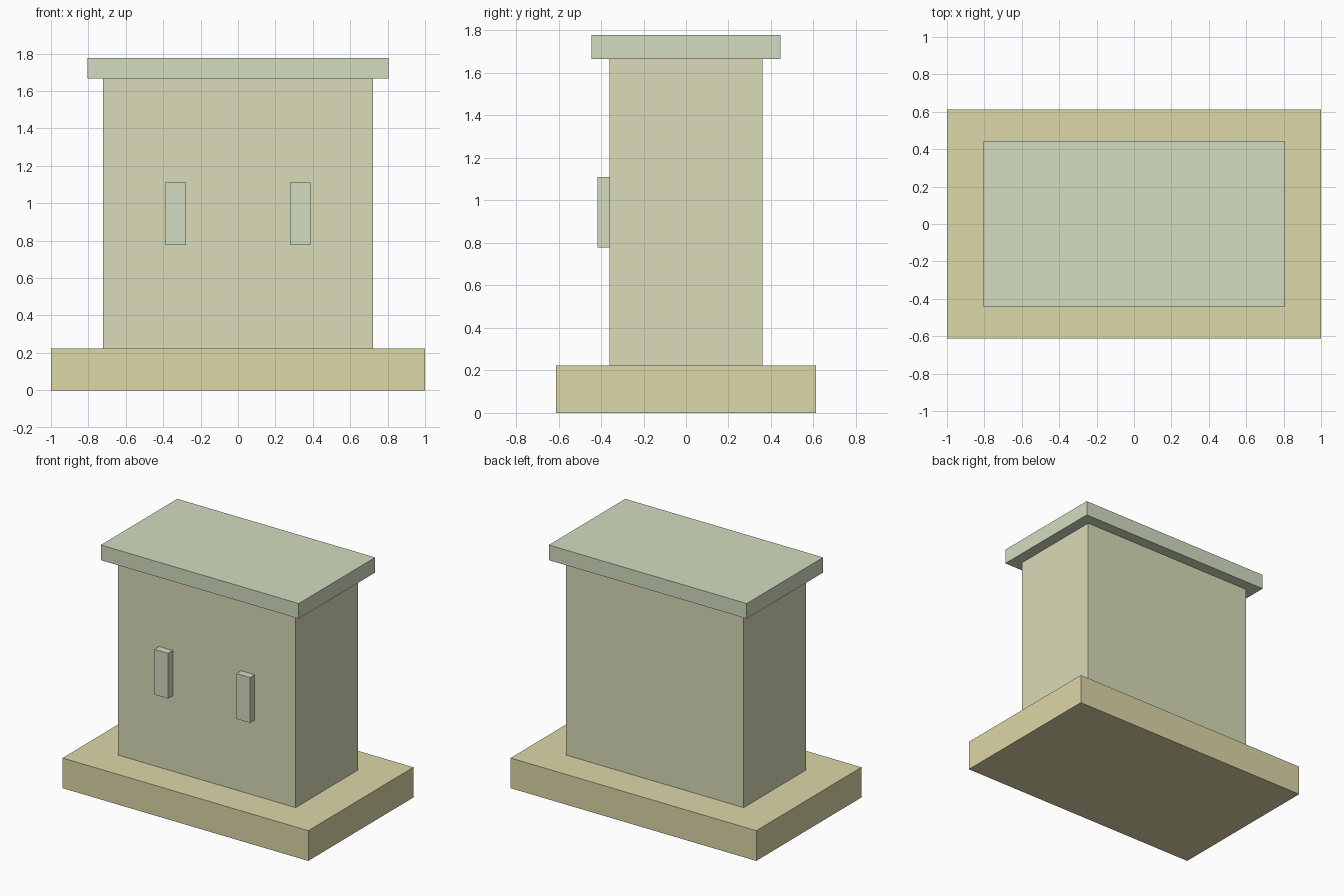
import bpy

if "Cube" in bpy.data.objects:
    bpy.data.objects.remove(bpy.data.objects["Cube"])

U = 1 / 18  # modelling unit: the base is 36 units long


def material(name, rgb):
    mat = bpy.data.materials.new(name)
    mat.diffuse_color = (*rgb, 1)
    mat.use_nodes = True
    mat.node_tree.nodes["Principled BSDF"].inputs["Base Color"].default_value = mat.diffuse_color
    return mat


def box(name, x, y, z, mat):
    """Box spanning the (min, max) ranges x, y, z, given in units."""
    spans = (x, y, z)
    bpy.ops.mesh.primitive_cube_add(size=1, location=[(a + b) / 2 * U for a, b in spans])
    obj = bpy.context.object
    obj.name = name
    obj.scale = [(b - a) * U for a, b in spans]
    bpy.ops.object.transform_apply(location=False, rotation=False, scale=True)
    obj.data.materials.append(mat)
    return obj


sand = material("sand", (0.72, 0.68, 0.39))
cream = material("cream", (0.70, 0.71, 0.48))
pale_green = material("pale_green", (0.65, 0.72, 0.53))

# Wide plinth, cabinet body and overhanging lid
box("plinth", (-18, 18), (-11, 11), (0, 4), sand)
box("cabinet_body", (-13, 13), (-6.5, 6.5), (4, 30), cream)
box("lid", (-14.5, 14.5), (-8, 8), (30, 32), pale_green)

# Pair of upright handles on the front
for side, x in (("left", (-7, -5)), ("right", (5, 7))):
    box(f"{side}_handle", x, (-7.5, -6.5), (14, 20), pale_green)
